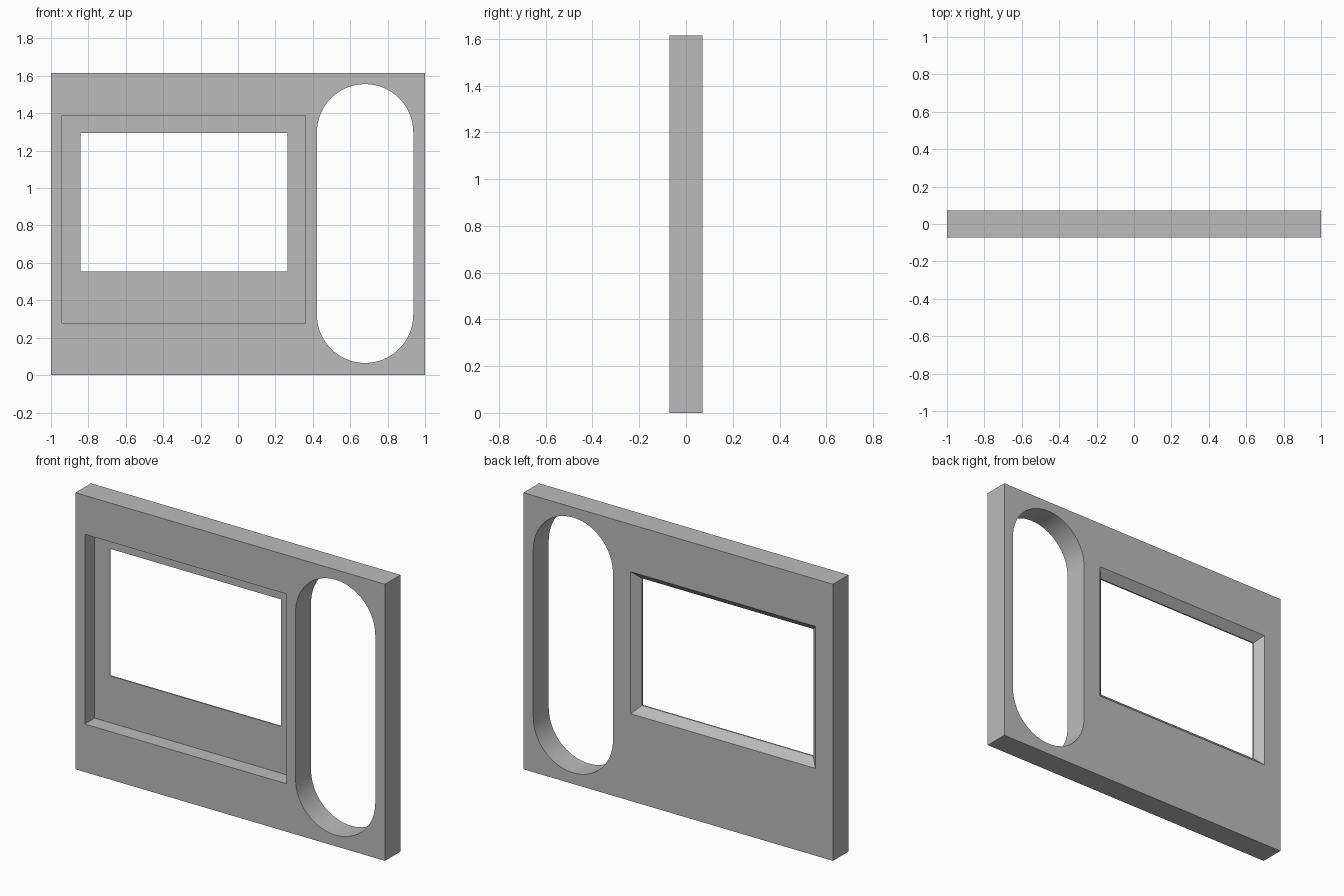
import bpy, bmesh
from math import sin, cos, pi, radians

cube = bpy.data.objects.get("Cube")
if cube:
    bpy.data.objects.remove(cube, do_unlink=True)

HALF = 0.0715      # half the panel thickness
HEIGHT = 1.615
FLOOR = 0.02       # depth position of the pocket floor
LIP = 0.028        # end of the straight lip behind the pocket floor
OVER = 0.02        # how far cutters reach past the panel

grey = bpy.data.materials.new("grey_plastic")
grey.use_nodes = True
grey.diffuse_color = (0.5, 0.5, 0.5, 1)
grey.node_tree.nodes["Principled BSDF"].inputs["Base Color"].default_value = (0.5, 0.5, 0.5, 1)


def rect(x0, x1, z0, z1, grow=0):
    return [(x0 - grow, z0 - grow), (x1 + grow, z0 - grow),
            (x1 + grow, z1 + grow), (x0 - grow, z1 + grow)]


def stadium(x0, x1, z0, z1, steps=32):
    r, cx = (x1 - x0) / 2, (x0 + x1) / 2
    points = []
    for cz, start in ((z1 - r, 0), (z0 + r, pi)):
        for i in range(steps + 1):
            a = start + pi * i / steps
            points.append((cx + r * cos(a), cz + r * sin(a)))
    return points


def loft(name, sections):
    """Closed solid through (y, outline) sections, front to back."""
    bm = bmesh.new()
    rings = [[bm.verts.new((x, y, z)) for x, z in outline] for y, outline in sections]
    bm.faces.new(rings[0])
    bm.faces.new(rings[-1])
    for a, b in zip(rings, rings[1:]):
        for i in range(len(a)):
            j = (i + 1) % len(a)
            bm.faces.new((a[i], a[j], b[j], b[i]))
    bmesh.ops.recalc_face_normals(bm, faces=bm.faces)
    mesh = bpy.data.meshes.new(name)
    bm.to_mesh(mesh)
    bm.free()
    mesh.materials.append(grey)
    obj = bpy.data.objects.new(name, mesh)
    bpy.context.collection.objects.link(obj)
    return obj


# Flat panel
panel = loft("panel", [(y, rect(-1, 1, 0, HEIGHT)) for y in (-HALF, HALF)])

# Front pocket, flared window behind it, and rounded slot through the panel
window = (-0.842, 0.264, 0.553, 1.295)
slot = stadium(0.422, 0.937, 0.065, 1.556)
flare = HALF + OVER - LIP
cutters = [
    loft("pocket_cutter", [(y, rect(-0.94, 0.362, 0.28, 1.388)) for y in (-HALF - OVER, FLOOR)]),
    loft("window_cutter", [(-OVER, rect(*window)), (LIP, rect(*window)),
                           (HALF + OVER, rect(*window, grow=flare))]),
    loft("slot_cutter", [(y, slot) for y in (-HALF - OVER, HALF + OVER)]),
]

bpy.ops.object.select_all(action='DESELECT')
panel.select_set(True)
bpy.context.view_layer.objects.active = panel
for cutter in cutters:
    cutter.hide_render = True
    cut = panel.modifiers.new(cutter.name, 'BOOLEAN')
    cut.operation = 'DIFFERENCE'
    cut.solver = 'EXACT'
    cut.object = cutter
    bpy.ops.object.modifier_apply(modifier=cut.name)
    bpy.data.objects.remove(cutter, do_unlink=True)

# Smooth slot ends, sharp edges elsewhere
bpy.ops.object.shade_smooth_by_angle(angle=radians(30))
